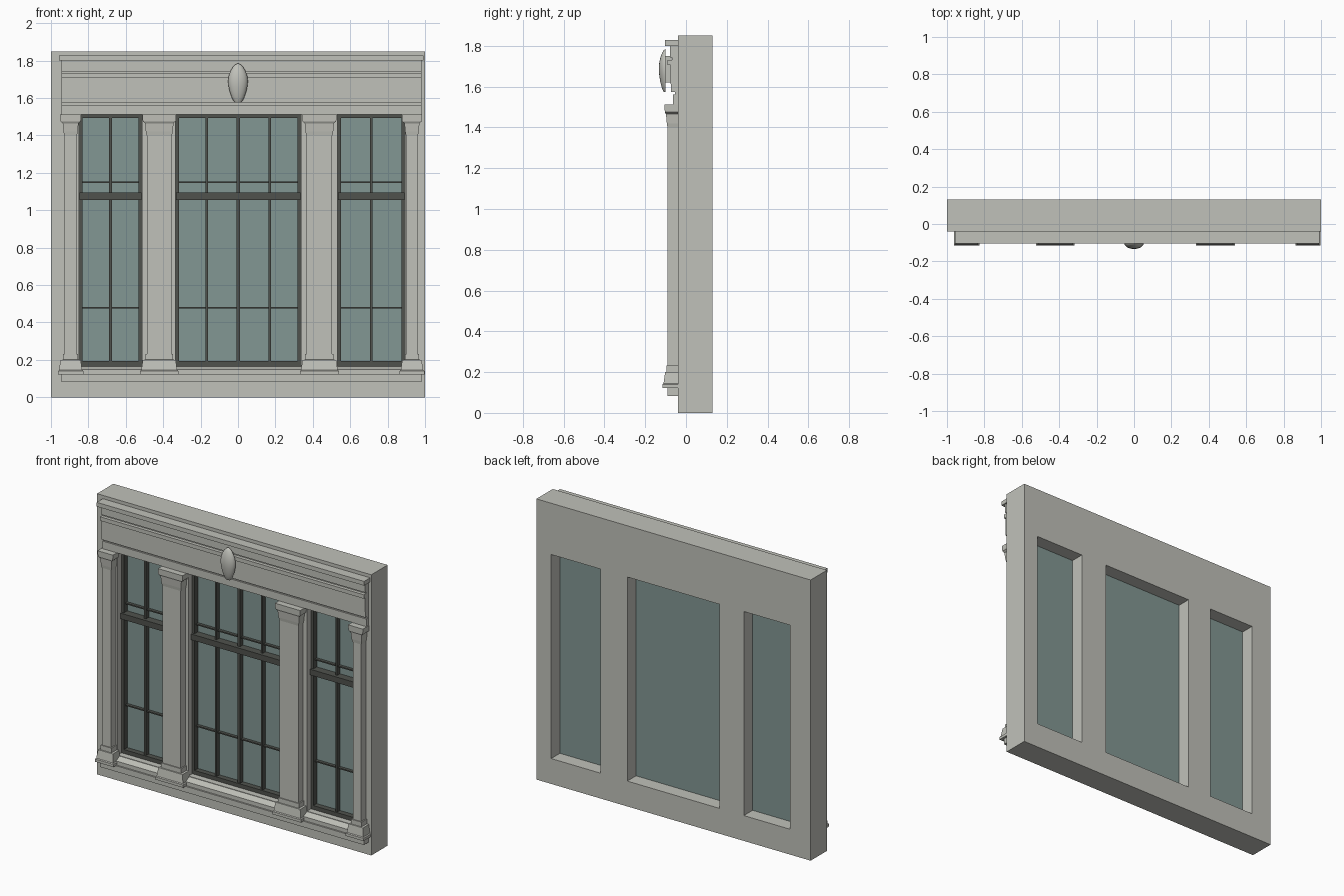
import bpy, bmesh, math

cube = bpy.data.objects.get("Cube")
if cube:
    bpy.data.objects.remove(cube, do_unlink=True)


def material(name, rgb):
    m = bpy.data.materials.new(name)
    m.use_nodes = True
    m.diffuse_color = (*rgb, 1)
    bsdf = next(n for n in m.node_tree.nodes if n.type == 'BSDF_PRINCIPLED')
    bsdf.inputs["Base Color"].default_value = (*rgb, 1)
    return m


STONE = material("pale stone", (0.53, 0.535, 0.49))
FRAME = material("dark frame", (0.08, 0.085, 0.075))
GLASS = material("grey green glass", (0.225, 0.31, 0.295))


def finish(name, bm, mat):
    bmesh.ops.recalc_face_normals(bm, faces=bm.faces)
    mesh = bpy.data.meshes.new(name)
    bm.to_mesh(mesh)
    bm.free()
    mesh.materials.append(mat)
    ob = bpy.data.objects.new(name, mesh)
    bpy.context.collection.objects.link(ob)
    return ob


def loft(bm, rings):
    """Skin a list of closed rings and cap both ends."""
    rows = [[bm.verts.new(p) for p in ring] for ring in rings]
    n = len(rows[0])
    for a, b in zip(rows, rows[1:]):
        for i in range(n):
            j = (i + 1) % n
            bm.faces.new((a[i], a[j], b[j], b[i]))
    bm.faces.new(rows[0])
    bm.faces.new(rows[-1])


def add_box(bm, x0, x1, y0, y1, z0, z1):
    loft(bm, [[(x0, y0, z), (x1, y0, z), (x1, y1, z), (x0, y1, z)] for z in (z0, z1)])


def box(name, mat, *dims):
    bm = bmesh.new()
    add_box(bm, *dims)
    return finish(name, bm, mat)


FRONT, BACK = -0.04, 0.13
BOTTOM, TOP = 0.167, 1.512
windows = {"right": (-0.85, -0.513, 2), "centre": (-0.334, 0.337, 4),
           "left": (0.532, 0.892, 2)}

# Wall with three openings
wall = box("wall", STONE, -1, 1, FRONT, BACK, 0, 1.85)
for x0, x1, _ in windows.values():
    cutter = box("opening_cutter", STONE, x0, x1, -0.5, 0.5, BOTTOM, TOP)
    cutter.hide_render = True
    mod = wall.modifiers.new("opening", 'BOOLEAN')
    mod.operation, mod.solver, mod.object = 'DIFFERENCE', 'EXACT', cutter
    bpy.context.view_layer.objects.active = wall
    bpy.ops.object.modifier_apply(modifier=mod.name)
    bpy.data.objects.remove(cutter, do_unlink=True)

# Windows: glass, casing, rail, mullions and thin glazing bars
GLASS_Y, CASE_Y = 0.035, 0.0
for side, (x0, x1, panes) in windows.items():
    box(side + "_glass", GLASS, x0, x1, GLASS_Y, GLASS_Y + 0.004, BOTTOM, TOP)
    bm = bmesh.new()
    w = 0.018
    add_box(bm, x0, x0 + w, CASE_Y, GLASS_Y, BOTTOM, TOP)
    add_box(bm, x1 - w, x1, CASE_Y, GLASS_Y, BOTTOM, TOP)
    add_box(bm, x0 + w, x1 - w, CASE_Y, GLASS_Y, TOP - w, TOP)
    add_box(bm, x0 + w, x1 - w, CASE_Y, GLASS_Y, BOTTOM, BOTTOM + 0.026)
    add_box(bm, x0 + 0.002, x1 - 0.002, CASE_Y - 0.015, GLASS_Y, 1.056, 1.094)
    finish(side + "_window_frame", bm, FRAME)
    bm = bmesh.new()
    for i in range(1, panes):
        x = x0 + (x1 - x0) * i / panes
        half = 0.01 if i == 2 else 0.007
        add_box(bm, x - half, x + half, CASE_Y + 0.006, GLASS_Y, BOTTOM + 0.02, TOP - 0.01)
    for z in (0.48, 1.15):
        add_box(bm, x0 + w, x1 - w, CASE_Y + 0.015, GLASS_Y, z - 0.004, z + 0.004)
    finish(side + "_glazing_bars", bm, FRAME)

# Entablature and sill mouldings: (name, front y, z range)
L, R = -0.944, 0.981
for name, y, z0, z1 in (("frieze_upper", -0.078, 1.742, 1.80),
                        ("frieze_fillet", -0.09, 1.706, 1.732),
                        ("frieze_back", -0.068, 1.732, 1.742),
                        ("frieze_main", -0.076, 1.612, 1.706),
                        ("frieze_lower", -0.073, 1.575, 1.612),
                        ("frieze_groove", -0.055, 1.562, 1.575),
                        ("architrave", -0.064, 1.512, 1.562),
                        ("sill_base", -0.09, 0.083, 0.122)):
    box(name, STONE, L, R, y, FRONT + 0.005, z0, z1)
box("cornice", STONE, L - 0.014, R + 0.01, -0.103, FRONT + 0.005, 1.80, 1.828)

# Sloping ledge above the sill
bm = bmesh.new()
loft(bm, [[(x, -0.08, 0.122), (x, -0.08, 0.148), (x, FRONT + 0.005, 0.166),
           (x, FRONT + 0.005, 0.122)] for x in (L, R)])
finish("sill_ledge", bm, STONE)

# Pilasters: each section is (z, extra half width, front y)
base = [(0.122, 0.036, -0.115), (0.14, 0.036, -0.115), (0.145, 0.03, -0.11),
        (0.20, 0.022, -0.102), (0.201, 0.008, -0.096), (0.232, 0.008, -0.096)]
shaft = [(0.232, 0, -0.09), (1.40, 0, -0.09)]
capital = [(1.40, 0.002, -0.091), (1.42, 0.006, -0.094), (1.465, 0.01, -0.098),
           (1.475, 0.022, -0.104), (1.512, 0.024, -0.105)]
pilasters = {"outer_right": (-0.895, 0.032), "inner_right": (-0.421, 0.066),
             "inner_left": (0.435, 0.068), "outer_left": (0.93, 0.03)}
for side, (cx, half) in pilasters.items():
    for part, sections in (("base", base), ("shaft", shaft), ("capital", capital)):
        bm = bmesh.new()
        loft(bm, [[(cx - half - e, y, z), (cx + half + e, y, z),
                   (cx + half + e, FRONT + 0.003, z), (cx - half - e, FRONT + 0.003, z)]
                  for z, e, y in sections])
        finish(f"{side}_pilaster_{part}", bm, STONE)

# Oval boss on the frieze: half-round rings, flat at the back
profile = [(1.575, 0.016), (1.585, 0.024), (1.605, 0.034), (1.63, 0.043), (1.66, 0.050),
           (1.69, 0.053), (1.72, 0.049), (1.745, 0.040), (1.765, 0.028), (1.778, 0.016),
           (1.785, 0.003)]
bm = bmesh.new()
STEPS = 16
loft(bm, [[(r * math.cos(math.pi * i / STEPS),
            -0.1 - 0.63 * r * math.sin(math.pi * i / STEPS), z)
           for i in range(STEPS + 1)] for z, r in profile])
boss = finish("oval_boss", bm, STONE)
bpy.ops.object.select_all(action='DESELECT')
boss.select_set(True)
bpy.context.view_layer.objects.active = boss
bpy.ops.object.shade_smooth_by_angle(angle=math.radians(40))
box("boss_mount", STONE, -0.02, 0.02, -0.101, -0.07, 1.62, 1.75)
